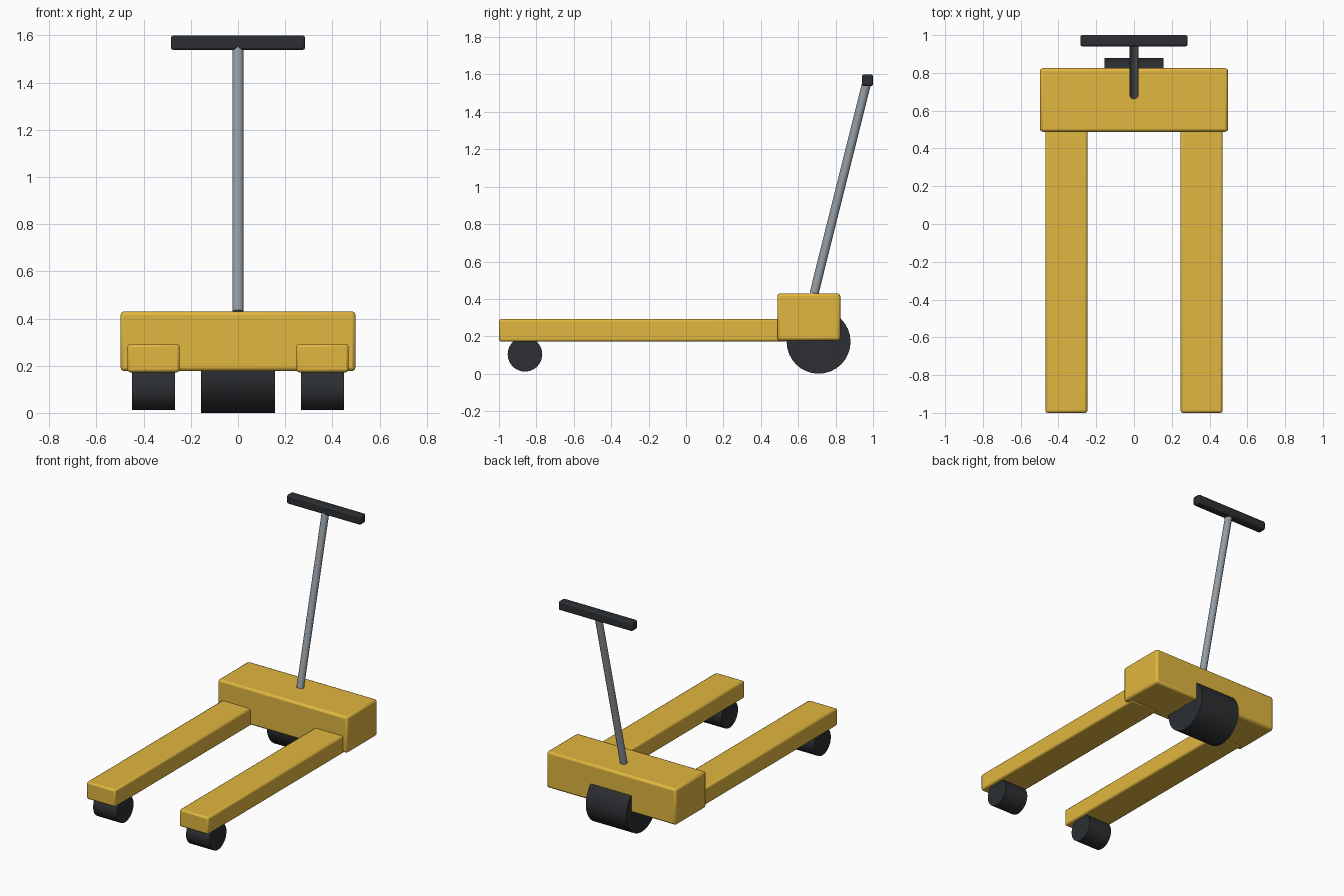
import bpy
import math
from mathutils import Vector

if "Cube" in bpy.data.objects:
    bpy.data.objects.remove(bpy.data.objects["Cube"])


def material(name, color):
    m = bpy.data.materials.new(name)
    m.diffuse_color = (*color, 1)
    m.use_nodes = True
    m.node_tree.nodes["Principled BSDF"].inputs["Base Color"].default_value = m.diffuse_color
    return m


YELLOW = material("yellow_paint", (0.75, 0.47, 0.05))
BLACK = material("black_rubber", (0.025, 0.028, 0.032))
STEEL = material("steel", (0.30, 0.34, 0.37))


def finish(name, mat):
    ob = bpy.context.object
    ob.name = name
    ob.data.materials.append(mat)
    bpy.ops.object.shade_smooth_by_angle(angle=math.radians(35))
    return ob


def box(name, lo, hi, bevel, mat):
    lo, hi = Vector(lo), Vector(hi)
    bpy.ops.mesh.primitive_cube_add(size=1, location=(lo + hi) / 2)
    bpy.context.object.scale = hi - lo
    bpy.ops.object.transform_apply(location=False, rotation=False, scale=True)
    ob = finish(name, mat)
    mod = ob.modifiers.new("rounded_edges", "BEVEL")
    mod.width = bevel
    mod.segments = 2
    # bevel must come before the smooth-by-angle step, if that is a modifier
    ob.modifiers.move(len(ob.modifiers) - 1, 0)
    return ob


def rod(name, a, b, radius, sides, mat):
    a, b = Vector(a), Vector(b)
    d = b - a
    bpy.ops.mesh.primitive_cylinder_add(
        vertices=sides, radius=radius, depth=d.length, location=(a + b) / 2,
        rotation=d.to_track_quat('Z', 'Y').to_euler())
    return finish(name, mat)


# Main housing
box("housing", (-0.498, 0.488, 0.177), (0.498, 0.825, 0.43), 0.015, YELLOW)

# Forks with their load rollers
for side, s in (("left", -1), ("right", 1)):
    x0, x1 = sorted((s * 0.247, s * 0.469))
    box(side + "_fork", (x0, -1.0, 0.172), (x1, 0.54, 0.292), 0.012, YELLOW)
    x0, x1 = sorted((s * 0.267, s * 0.449))
    rod(side + "_load_roller", (x0, -0.861, 0.104), (x1, -0.861, 0.104),
        0.0925, 32, BLACK)

# Steering wheel under the housing
rod("steer_wheel", (-0.156, 0.709, 0.171), (0.156, 0.709, 0.171), 0.171, 32, BLACK)

# Tilted handle pole and cross grip
rod("handle_pole", (0, 0.685, 0.43), (0, 0.967, 1.56), 0.024, 12, STEEL)
box("handle_grip", (-0.284, 0.94, 1.538), (0.284, 1.0, 1.60), 0.01, BLACK)
